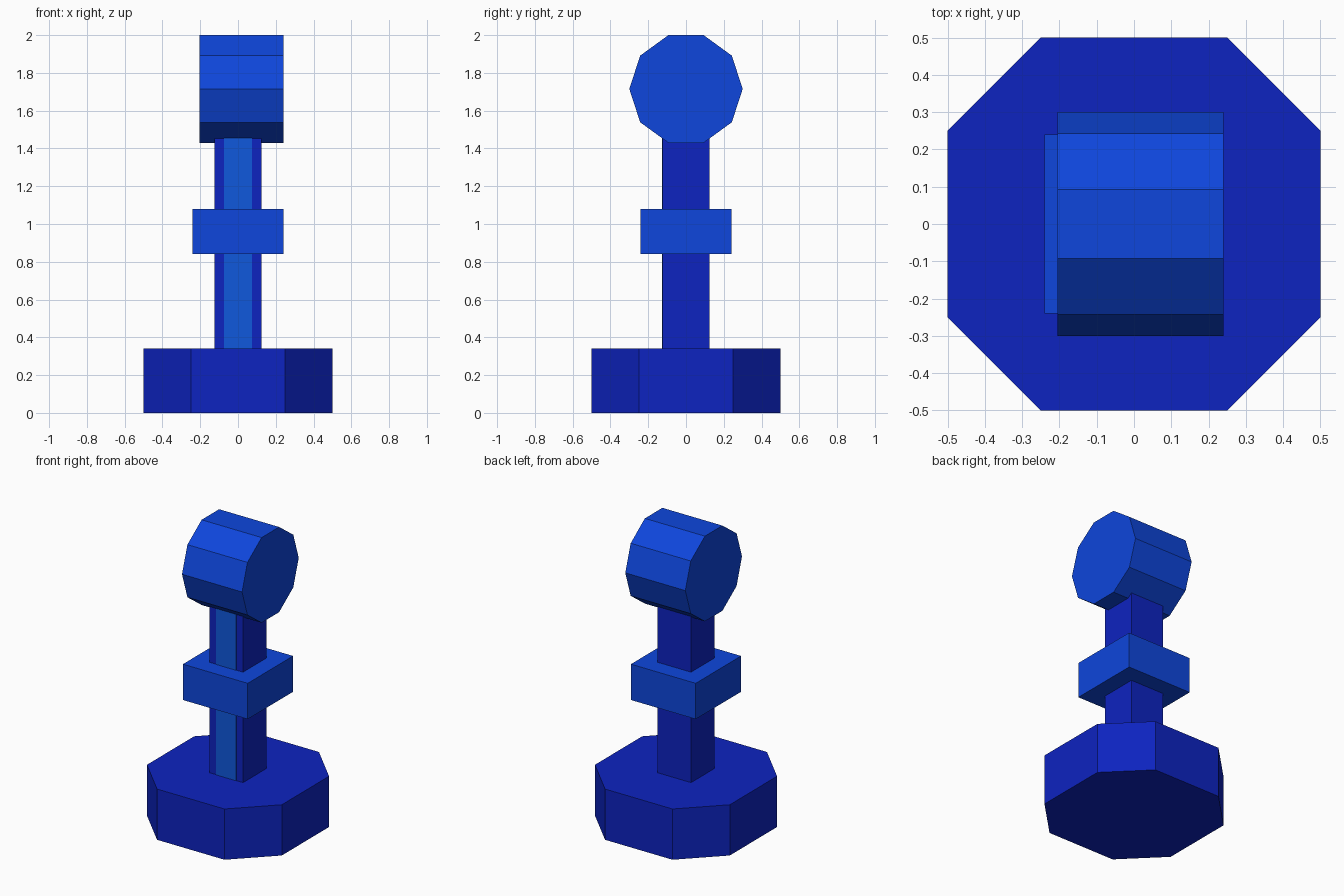
import bpy, math

if "Cube" in bpy.data.objects:
    bpy.data.objects.remove(bpy.data.objects["Cube"])


def srgb(r, g, b):
    lin = lambda c: c / 12.92 if c <= 0.04045 else ((c + 0.055) / 1.055) ** 2.4
    return (lin(r / 255), lin(g / 255), lin(b / 255), 1)


def material(name, colour):
    m = bpy.data.materials.new(name)
    m.diffuse_color = colour
    m.use_nodes = True
    m.node_tree.nodes["Principled BSDF"].inputs["Base Color"].default_value = m.diffuse_color
    return m


dark = material("deep blue", srgb(13, 35, 192))
mid = material("bright blue", srgb(14, 70, 220))
light = material("light blue", srgb(16, 88, 220))


def prism(name, profile, lo, hi, mat, axis="z"):
    """Extrude a 2D profile: (x, y) along z, or (y, z) along x."""
    place = (lambda p, h: (p[0], p[1], h)) if axis == "z" else (lambda p, h: (h, p[0], p[1]))
    n = len(profile)
    verts = [place(p, h) for h in (lo, hi) for p in profile]
    faces = [tuple(reversed(range(n))), tuple(range(n, 2 * n))]
    faces += [(i, (i + 1) % n, n + (i + 1) % n, n + i) for i in range(n)]
    mesh = bpy.data.meshes.new(name)
    mesh.from_pydata(verts, [], faces)
    mesh.materials.append(mat)
    obj = bpy.data.objects.new(name, mesh)
    bpy.context.collection.objects.link(obj)
    return obj


def rect(x0, x1, y0, y1):
    return [(x0, y0), (x1, y0), (x1, y1), (x0, y1)]


# Octagonal foot
octagon = [(.25, -.5), (.5, -.25), (.5, .25), (.25, .5),
           (-.25, .5), (-.5, .25), (-.5, -.25), (-.25, -.5)]
prism("base", octagon, 0, 0.34, dark)

# Square post with a painted strip down the front
prism("post", rect(-.125, .125, -.125, .125), 0.34, 1.5, dark)
prism("front_strip", rect(-.075, .075, -.128, -.12), 0.34, 1.48, light)

# Square collar around the post
prism("collar", rect(-.24, .24, -.24, .24), 0.84, 1.08, mid)

# Ten-sided head lying along x
decagon = [(0.3 * math.cos(i * math.pi / 5), 1.715 + 0.3 * math.sin(i * math.pi / 5))
           for i in range(10)]
prism("head", decagon, -0.205, 0.24, mid, axis="x")
